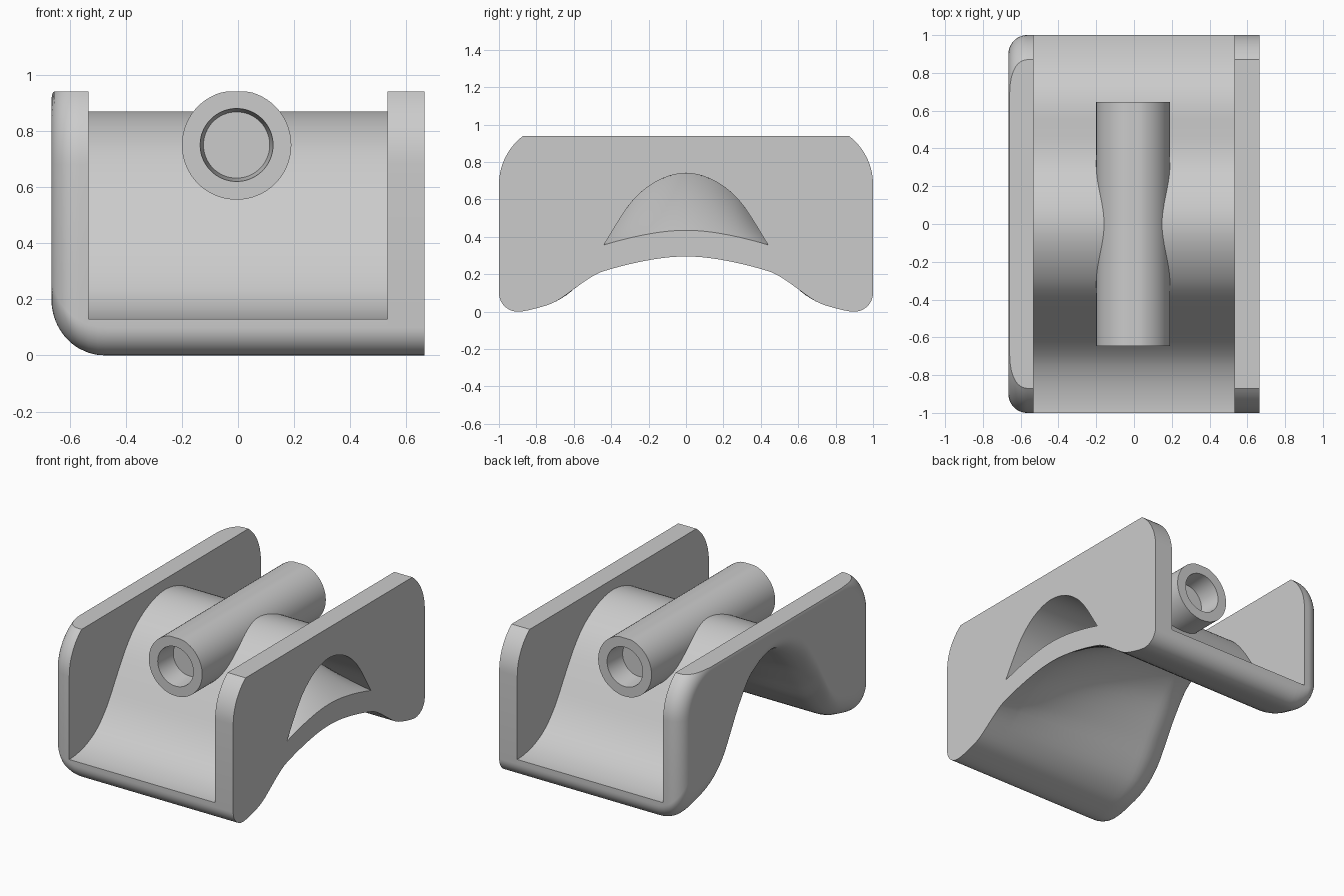
import bpy, bmesh, math

if "Cube" in bpy.data.objects:
    bpy.data.objects.remove(bpy.data.objects["Cube"])

grey = bpy.data.materials.new("plain_grey")
grey.use_nodes = True
grey.diffuse_color = (0.6, 0.6, 0.6, 1)
grey.node_tree.nodes["Principled BSDF"].inputs["Base Color"].default_value = grey.diffuse_color

HALF, INNER, TOP, SHEET = 0.665, 0.533, 0.94, 0.14
CORNER_Y, CORNER_Z, CORNER_R = 0.675, 0.68, 0.325   # upper plate corner arc
EDGE = 0.1                                          # rounding of the plate ends


def curve(points):
    """Smooth symmetric height curve z(|y|) through a few points."""
    last = len(points) - 1
    slope = [0.0] * (last + 1)
    for i in range(1, last):
        (a, p), (b, q) = points[i - 1], points[i + 1]
        slope[i] = (q - p) / (b - a)

    def height(y):
        y = min(abs(y), points[-1][0])
        i = next(k for k in range(last) if y <= points[k + 1][0])
        (a, p), (b, q) = points[i], points[i + 1]
        h = b - a
        t = (y - a) / h
        return (p * (1 + 2 * t) * (1 - t) ** 2 + q * t * t * (3 - 2 * t)
                + h * t * (1 - t) * (slope[i] * (1 - t) - slope[i + 1] * t))
    return height


saddle = curve([(0, .87), (.15, .84), (.3, .755), (.4, .65), (.5, .5), (.6, .34),
                (.7, .23), (.8, .17), (.9, .14), (1, .13)])
foot = [(.6, .12), (.7, .052), (.8, .018), (.9, 0)]
high_arch = curve([(0, .74), (.1, .722), (.2, .67), (.3, .575), (.44, .355), (.52, .22)] + foot)
low_arch = curve([(0, .295), (.2, .275), (.45, .213), (.53, .17)] + foot)


def arch(x, y):
    """Underside, rising from the low arch (+x) and levelling into the high arch (-x)."""
    t = max(0, (x + HALF) / (2 * HALF)) ** 2
    return high_arch(y) + t * (low_arch(y) - high_arch(y))


def fillet(distance, radius):
    """0..1 amount of edge rounding at a distance from the outer face."""
    d = min(distance / radius, 1)
    return 1 - math.sqrt(1 - (1 - d) ** 2)


def loft(name, sections):
    """Closed solid through point loops of equal length."""
    bm = bmesh.new()
    rings = [[bm.verts.new(p) for p in loop] for loop in sections]
    n = len(rings[0])
    for a, b in zip(rings, rings[1:]):
        for i in range(n):
            j = (i + 1) % n
            bm.faces.new((a[i], a[j], b[j], b[i]))
    bm.faces.new(rings[0])
    bm.faces.new(rings[-1])
    bmesh.ops.remove_doubles(bm, verts=bm.verts, dist=1e-5)
    bmesh.ops.recalc_face_normals(bm, faces=bm.faces)
    mesh = bpy.data.meshes.new(name)
    bm.to_mesh(mesh)
    bm.free()
    mesh.materials.append(grey)
    obj = bpy.data.objects.new(name, mesh)
    bpy.context.collection.objects.link(obj)
    return obj


# Sampling across the depth, denser towards the rounded ends
KNEE = CORNER_Y + math.sqrt(CORNER_R ** 2 - (TOP - CORNER_Z) ** 2)
half = [KNEE * i / 30 for i in range(31)]
half += [KNEE + (1 - KNEE) * math.sin(k * math.pi / 24) for k in range(1, 13)]
samples = [-s for s in reversed(half[1:])] + half


def underside(x, s, lift):
    """Arch height with the foot corner and the outer edge rounding added."""
    a = abs(s)
    z = arch(x, a)
    if a > 0.9:
        z += 0.1 * (1 - math.sqrt(max(0, 1 - ((a - 0.9) / 0.1) ** 2)))
    slope = (arch(x, a + 0.08) - arch(x, a - 0.08)) / 0.16
    blend = min(1, max(0, (a - 0.35) / 0.5))
    radius = 0.12 + 0.08 * blend * blend * (3 - 2 * blend)
    return z + lift * radius * math.sqrt(1 + slope ** 2)


def plate_top(s, end):
    """Point on the rounded plate outline, inset by end and cut flat on top."""
    r = CORNER_R - end
    knee = CORNER_Y + math.sqrt(max(0, r ** 2 - (TOP - CORNER_Z) ** 2))
    a = abs(s)
    if a <= KNEE:
        y = a / KNEE * knee
        z = min(TOP, CORNER_Z + r)
    else:
        y = knee + (a - KNEE) / (1 - KNEE) * (1 - end - knee)
        z = CORNER_Z + math.sqrt(max(0, r ** 2 - (y - CORNER_Y) ** 2))
    return math.copysign(y, s), z


def section(x, plate):
    end = EDGE * fillet(x + HALF, EDGE)
    lift = fillet(x + HALF, 0.19)
    loop = [(x, s * (1 - end), underside(x, s, lift)) for s in samples]
    for s in reversed(samples):
        y, z = plate_top(s, end) if plate else (s, saddle(s))
        loop.append((x, y, z))
    return loop


# Body: rounded side plate, saddle sheet, flat side plate
stations = [(-HALF + EDGE * (1 - math.cos(k * math.pi / 28)), True) for k in range(15)]
stations.append((-INNER, True))
stations += [(-INNER + 2 * INNER * k / 32, False) for k in range(33)]
stations += [(INNER, True), (HALF, True)]
body = loft("saddle_body", [section(x, plate) for x, plate in stations])

# Blind-bored tube lying along the saddle, trimmed flat on top
SEG = 64
rings = []
for radius, y in [(.118, -.5), (.13, -.645), (.195, -.645), (.195, .645), (.13, .645), (.118, .5)]:
    ring = []
    for k in range(SEG):
        a = 2 * math.pi * k / SEG
        ring.append((-.005 + radius * math.cos(a), y, min(TOP, .75 + radius * math.sin(a))))
    rings.append(ring)
tube = loft("cross_tube", rings)


# Wedge-shaped cavity between the saddle sheet and the ramped floor sheet
def cavity_section(x):
    lo, hi = 0.0, 0.6
    for _ in range(40):
        mid = (lo + hi) / 2
        if arch(x, mid) + SHEET < high_arch(mid):
            lo = mid
        else:
            hi = mid
    n = 32
    ys = [lo * math.sin(math.pi * (k / n - 0.5)) for k in range(n + 1)]
    floor = [(x, y, arch(x, y) + SHEET) for y in ys]
    roof = [(x, y, high_arch(y)) for y in reversed(ys[1:-1])]
    return floor + roof


start, stop = 0.084, 0.70
cavity = loft("cavity_cutter", [cavity_section(start + (stop - start) * (k / 24) ** 1.4)
                                for k in range(25)])

# Open space under the arch, used to trim the tube
spread = [0.35 * k / 16 for k in range(-16, 17)]
below = loft("arch_cutter", [[(x, y, arch(x, y)) for y in spread] + [(x, .35, .1), (x, -.35, .1)]
                             for x in (0.3 * k / 12 for k in range(-12, 13))])

for obj, cutter in ((body, cavity), (tube, cavity), (tube, below)):
    cutter.hide_render = True
    cut = obj.modifiers.new("cut", 'BOOLEAN')
    cut.operation, cut.solver, cut.object = 'DIFFERENCE', 'EXACT', cutter
    bpy.context.view_layer.update()
    graph = bpy.context.evaluated_depsgraph_get()
    mesh = bpy.data.meshes.new_from_object(obj.evaluated_get(graph))
    obj.modifiers.clear()
    obj.data = mesh
for cutter in (cavity, below):
    bpy.data.objects.remove(cutter)

bpy.ops.object.select_all(action='DESELECT')
for obj in (body, tube):
    obj.select_set(True)
bpy.context.view_layer.objects.active = body
bpy.ops.object.shade_smooth_by_angle(angle=math.radians(30))
